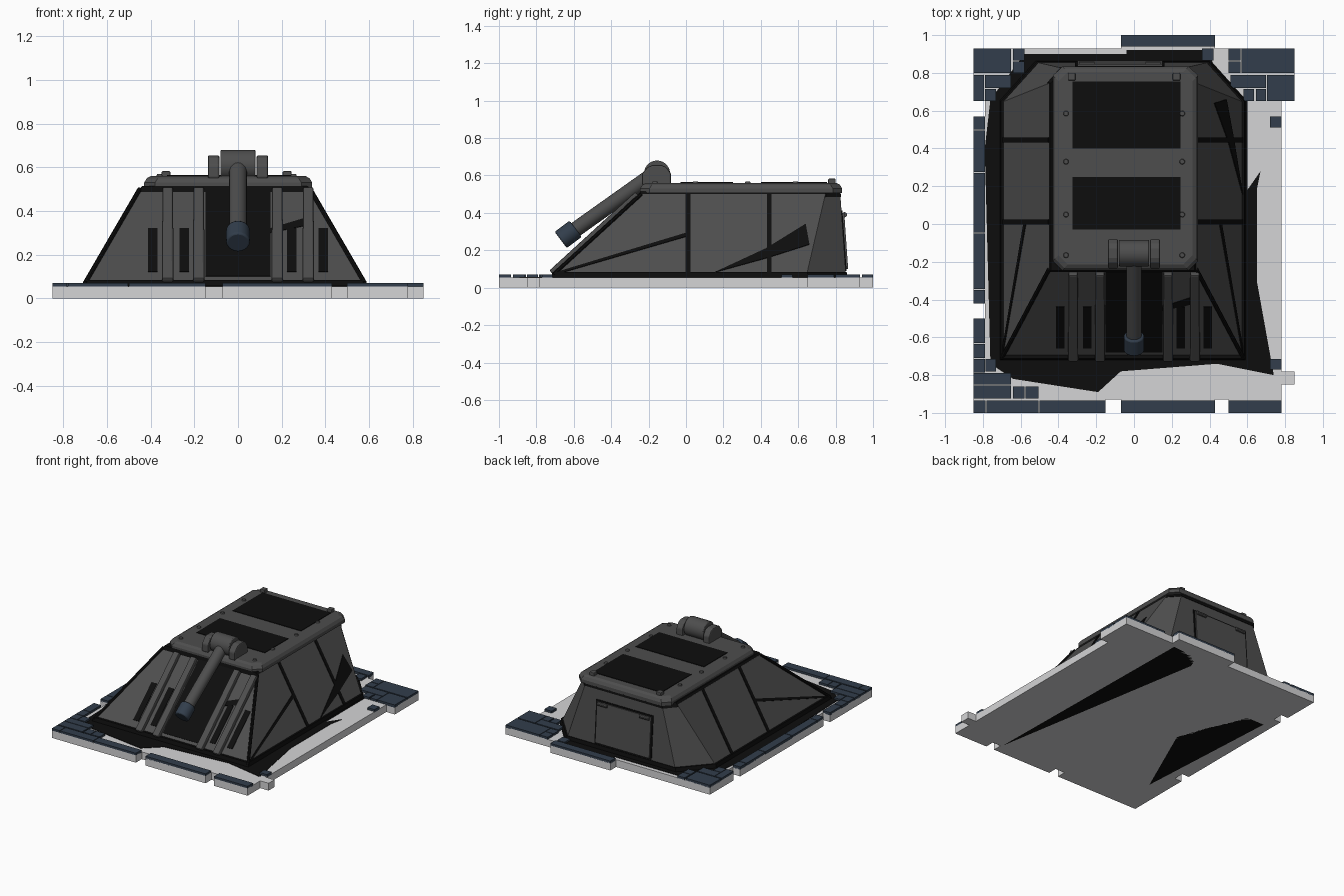
import bpy, bmesh
from mathutils import Vector

if "Cube" in bpy.data.objects:
    bpy.data.objects.remove(bpy.data.objects["Cube"])


def material(name, rgb):
    m = bpy.data.materials.new(name)
    m.use_nodes = True
    m.diffuse_color = (*rgb, 1)
    m.node_tree.nodes["Principled BSDF"].inputs["Base Color"].default_value = (*rgb, 1)
    return m


WHITE = material("pale ground", (.66, .66, .67))
GREY = material("dark grey armour", (.075, .075, .075))
BLACK = material("black", (.004, .004, .004))
NAVY = material("navy tile", (.032, .048, .072))


def finish(name, bm, mat, smooth=False, bevel=0):
    bmesh.ops.recalc_face_normals(bm, faces=bm.faces)
    me = bpy.data.meshes.new(name)
    bm.to_mesh(me)
    bm.free()
    me.materials.append(mat)
    ob = bpy.data.objects.new(name, me)
    bpy.context.collection.objects.link(ob)
    if bevel:
        mod = ob.modifiers.new("soft edges", 'BEVEL')
        mod.width, mod.segments = bevel, 2
    if smooth:
        bpy.ops.object.select_all(action='DESELECT')
        ob.select_set(True)
        bpy.context.view_layer.objects.active = ob
        bpy.ops.object.shade_smooth_by_angle()
    return ob


def boxes(name, rects, z0, z1, mat, bevel=0):
    bm = bmesh.new()
    for x0, x1, y0, y1 in rects:
        vs = bmesh.ops.create_cube(bm, size=1)["verts"]
        for v in vs:
            v.co = (x1 if v.co.x > 0 else x0, y1 if v.co.y > 0 else y0,
                    z1 if v.co.z > 0 else z0)
    return finish(name, bm, mat, bevel=bevel)


def loft(name, rings, mat, **kw):
    bm = bmesh.new()
    loops = [[bm.verts.new(p) for p in r] for r in rings]
    n = len(loops[0])
    for a, b in zip(loops, loops[1:]):
        for i in range(n):
            j = (i + 1) % n
            bm.faces.new((a[i], a[j], b[j], b[i]))
    bm.faces.new(loops[0])
    bm.faces.new(loops[-1])
    return finish(name, bm, mat, **kw)


def plate(name, pts, normal, t, mat, **kw):
    n = Vector(normal).normalized()
    pts = [Vector(p) for p in pts]
    return loft(name, [[p - n * .004 for p in pts], [p + n * t for p in pts]], mat, **kw)


def tube(name, p0, p1, r, mat, sides=20, r2=None, bevel=0):
    p0, p1 = Vector(p0), Vector(p1)
    d = p1 - p0
    bm = bmesh.new()
    bmesh.ops.create_cone(bm, cap_ends=True, segments=sides, radius1=r,
                          radius2=r2 or r, depth=d.length)
    bm.transform(d.to_track_quat('Z', 'Y').to_matrix().to_4x4())
    bmesh.ops.translate(bm, verts=bm.verts, vec=(p0 + p1) / 2)
    return finish(name, bm, mat, smooth=True, bevel=bevel)


# Ground slab with its notched border
boxes("ground_slab", [
    (-.79, .78, -.93, .93), (-.85, -.15, -1, -.93), (-.07, .43, -1, -.93),
    (.5, .78, -1, -.93), (-.85, -.79, -.42, .57), (-.85, -.79, -.93, -.5),
    (-.85, -.79, .65, .93), (.78, .85, .65, .93), (-.07, .43, .93, 1),
    (.78, .85, -.85, -.78)], 0, .055, WHITE)

# Paving tiles round the border
tiles = [(-.85, -.785, -1, -.935), (-.78, -.505, -1, -.935), (-.5, -.15, -1, -.935),
         (-.07, .43, -1, -.935), (.5, .78, -1, -.935), (-.07, .43, .94, 1)]
left_cuts = [(-.42, -.35), (-.345, -.05), (-.045, .27), (.275, .495), (.5, .57),
             (-.63, -.5), (-.71, -.635), (-.785, -.715)]
tiles += [(-.85, -.79, a, b) for a, b in left_cuts]
tiles += [(-.85, -.65, -.85, -.79), (-.85, -.65, -.925, -.855), (-.785, -.73, -.78, -.715),
          (-.64, -.58, -.925, -.86), (-.575, -.505, -.925, -.86),
          (-.85, -.65, .8, .93), (-.64, -.58, .865, .93), (-.64, -.58, .8, .86),
          (-.85, -.795, .65, .79), (-.79, -.65, .72, .79), (-.79, -.73, .65, .715),
          (.57, .85, .8, .93), (.5, .565, .865, .93), (.5, .565, .8, .86),
          (.51, .7, .72, .79), (.705, .85, .65, .79), (.58, .635, .65, .715),
          (.645, .7, .65, .715), (.36, .42, .865, .93),
          (.72, .78, .51, .57), (.72, .78, -.77, -.715)]
boxes("border_tiles", tiles, .05, .071, NAVY)

# Dark patches on the ground, above and below
patch = [(-.76, .66), (-.79, .4), (-.76, -.74), (-.64, -.82), (-.19, -.89), (-.07, -.78),
         (.44, -.74), (.74, -.8), (.65, -.3), (.65, .18), (.67, .28), (.6, .18), (.6, .65),
         (.42, .85), (.38, .92), (-.04, .92), (-.04, .9), (-.58, .9)]
plate("ground_patch", [(x, y, .055) for x, y in patch], (0, 0, 1), .003, BLACK)
for name, pts in (("under_strip", [(.39, .9), (.17, .88), (.13, .77), (.42, -.92)]),
                  ("under_wedge", [(-.2, .47), (-.78, .47), (-.71, -.68)])):
    plate(name, [(x, y, .001) for x, y in pts], (0, 0, -1), .001, BLACK)

# Sloped hull
CX, Z0, Z1 = -.06, .07, .5
BASE_W, TOP_W, BASE_Y, TOP_Y = .64, .39, -.71, -.24
BACK0, BACK1 = .855, .825


def outline(w, front, back, cx, cy, z):
    return [(CX + x, y, z) for x, y in (
        (-w, front), (w, front), (w, back - cy), (w - cx, back), (cx - w, back), (-w, back - cy))]


def height(z):
    return (z - Z0) / (Z1 - Z0)


def on_front(x, z):
    return (x, BASE_Y + height(z) * (TOP_Y - BASE_Y), z)


def on_side(s, y, z):
    return (CX + s * (BASE_W + height(z) * (TOP_W - BASE_W)), y, z)


def on_back(x, z):
    return (x, BACK0 + height(z) * (BACK1 - BACK0), z)


FRONT_N = (0, Z0 - Z1, TOP_Y - BASE_Y)
BACK_N = (0, Z1 - Z0, BACK0 - BACK1)
loft("hull", [outline(BASE_W, BASE_Y, BACK0, .19, .21, Z0),
              outline(TOP_W, TOP_Y, BACK1, .07, .08, Z1)], GREY)
loft("hull_base_trim", [outline(BASE_W + .012, BASE_Y - .012, BACK0 + .01, .19, .21, .05),
                        outline(BASE_W + .004, BASE_Y - .002, BACK0 + .004, .19, .21, .085)], BLACK)
loft("roof_trim", [outline(TOP_W + .008, TOP_Y - .015, BACK1 + .005, .07, .08, .485),
                   outline(TOP_W - .01, TOP_Y - .005, BACK1, .07, .08, .515)], BLACK)

# Seams, corner edges and dark wedge on the side walls
for s, side in ((1, "left"), (-1, "right")):
    n = (s * (Z1 - Z0), 0, BASE_W - TOP_W)
    for i, y in enumerate((.01, .445)):
        plate(f"{side}_seam_{i}", [on_side(s, y + a, z) for a, z in (
            (-.013, .08), (.013, .08), (.013, .5), (-.013, .5))], n, .005, BLACK)
    plate(f"{side}_diagonal_seam", [on_side(s, y, z) for y, z in (
        (-.7, .08), (-.66, .08), (0, .272), (0, .292))], n, .005, BLACK)
    tube(f"{side}_front_edge", on_front(CX + s * BASE_W, Z0), on_front(CX + s * TOP_W, Z1),
         .011, BLACK, 8)
plate("left_dark_wedge", [on_side(1, y, z) for y, z in (
    (.15, .08), (.43, .21), (.64, .34), (.66, .23), (.44, .16))],
    (Z1 - Z0, 0, BASE_W - TOP_W), .005, BLACK)

# Front ribs, slits and dark centre
plate("front_centre", [on_front(x, z) for x, z in (
    (-.15, .1), (.15, .1), (.15, .49), (-.15, .49))], FRONT_N, .004, BLACK)
plate("front_dark_sliver", [on_front(x, z) for x, z in (
    (.15, .3), (.3, .33), (.3, .365), (.15, .32))], FRONT_N, .003, BLACK)
for s in (-1, 1):
    for x in (.18, .322):
        plate("front_rib", [on_front(s * x + a, z) for a, z in (
            (-.027, .07), (.027, .07), (.024, .49), (-.024, .49))],
            FRONT_N, .03, GREY, bevel=.008)
    for x in (.247, .39):
        plate("front_slit", [on_front(s * x + a, z) for a, z in (
            (-.022, .12), (.022, .12), (.022, .32), (-.022, .32))], FRONT_N, .004, BLACK)

# Rear door with hinges
for name, g, t, mat in (("door_gap", .012, .005, BLACK), ("rear_door", 0, .014, GREY)):
    plate(name, [on_back(x, z) for x, z in (
        (-.3 - g, .1 - g), (.15 + g, .1 - g), (.15 + g, .4 + g), (-.3 - g, .4 + g))],
        BACK_N, t, mat)
for x in (-.25, .1):
    tube("door_hinge", (x - .04, .848, .39), (x + .04, .848, .39), .014, GREY, 10)


# Roof with chamfered rim, dark hatches and bolts
def roof_ring(inset, z):
    x0, x1, y0, y1, c = -.43 + inset, .34 - inset, -.245 + inset, .835 - inset, .05
    return [(x0 + c, y0, z), (x1 - c, y0, z), (x1, y0 + c, z), (x1, y1 - c, z),
            (x1 - c, y1, z), (x0 + c, y1, z), (x0, y1 - c, z), (x0, y0 + c, z)]


loft("roof", [roof_ring(0, .505), roof_ring(0, .53), roof_ring(.012, .55), roof_ring(.03, .56)], GREY)
boxes("roof_hatches", [(-.325, .245, .4, .755), (-.325, .245, -.03, .25)], .555, .564, BLACK)
for x in (-.36, .255):
    for y in (.585, .33, .05, -.165):
        tube("roof_bolt", (x, y, .55), (x, y, .569), .018, GREY, 10, r2=.012)
boxes("roof_studs", [(x - .02, x + .02, .76, .8) for x in (-.33, .225)], .55, .583, GREY, bevel=.005)

# Gun mount and barrel
cheek = [(-.235, .55), (-.235, .61), (-.205, .645), (-.18, .655), (-.13, .655), (-.105, .645),
         (-.08, .61), (-.08, .55)]
for s in (-1, 1):
    loft("gun_cheek", [[(s * x, y, z) for y, z in cheek] for x in (.085, .138)], GREY, bevel=.008)
tube("gun_drum", (-.08, -.155, .61), (.08, -.155, .61), .07, GREY, 24, bevel=.006)
tube("gun_barrel", (0, -.155, .62), (0, -.62, .29), .041, GREY)
tube("gun_muzzle", (0, -.59, .315), (0, -.67, .255), .054, NAVY, bevel=.008)
